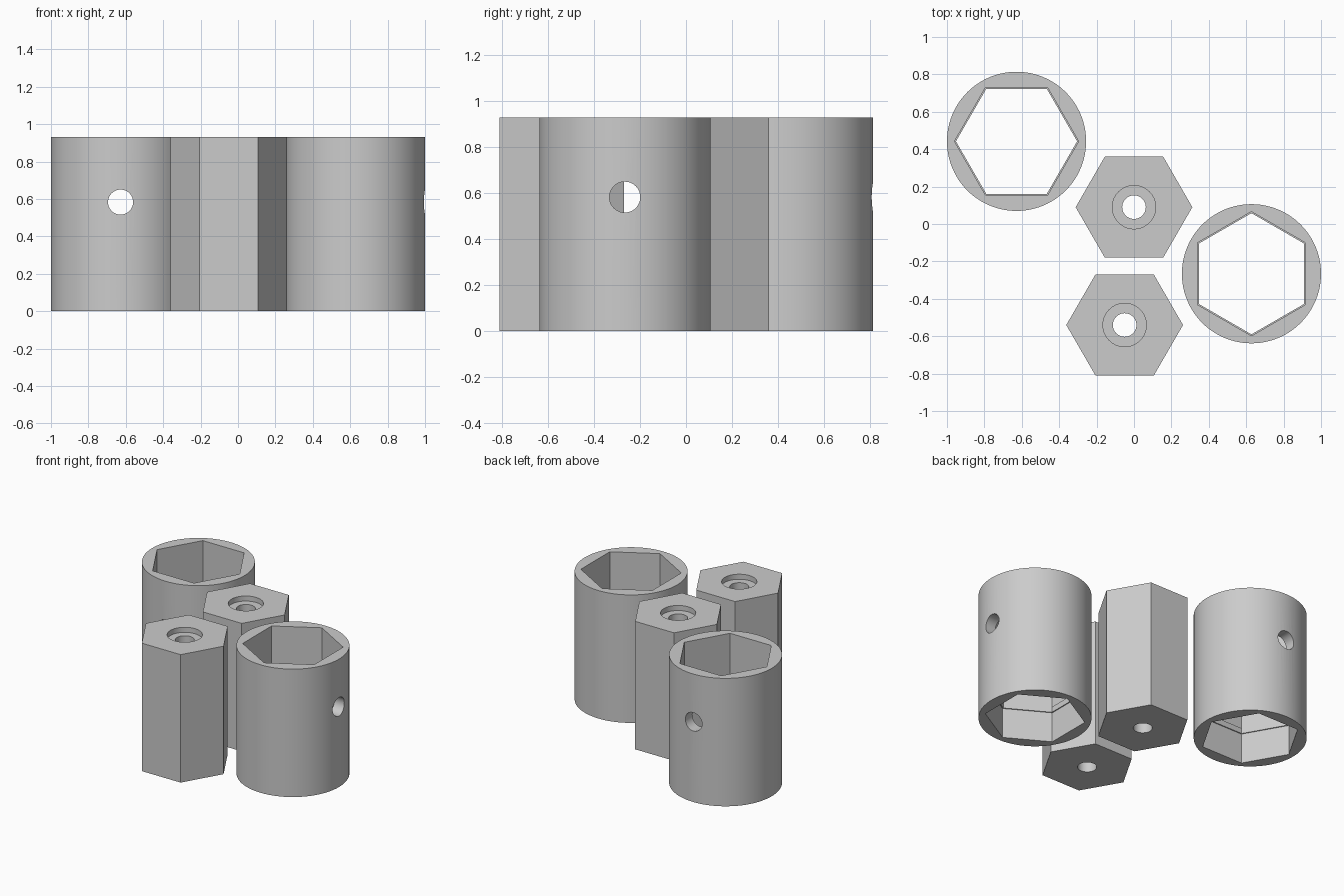
import bpy, math
from mathutils import Matrix

if "Cube" in bpy.data.objects:
    bpy.data.objects.remove(bpy.data.objects["Cube"])

HEIGHT = 0.93

grey = bpy.data.materials.new("plain grey")
grey.diffuse_color = (0.6, 0.6, 0.6, 1)
grey.use_nodes = True
grey.node_tree.nodes["Principled BSDF"].inputs["Base Color"].default_value = grey.diffuse_color


def prism(name, x, y, z0, z1, radius, sides, turn=0.0):
    """Upright prism with its first corner turned from +x."""
    bpy.ops.mesh.primitive_cylinder_add(vertices=sides, radius=radius, depth=z1 - z0)
    ob = bpy.context.object
    ob.name = name
    # primitive corners start on +y, so turn them to +x first
    ob.data.transform(Matrix.Rotation(turn - math.pi / 2, 4, 'Z'))
    ob.location = (x, y, (z0 + z1) / 2)
    return ob


def cut(body, cutter):
    """Subtract the cutter and remove it."""
    cutter.hide_render = True
    bpy.context.view_layer.update()
    mod = body.modifiers.new("cut", 'BOOLEAN')
    mod.operation = 'DIFFERENCE'
    mod.solver = 'EXACT'
    mod.object = cutter
    bpy.context.view_layer.objects.active = body
    bpy.ops.object.modifier_apply(modifier=mod.name)
    bpy.data.objects.remove(cutter, do_unlink=True)


def finish(ob):
    ob.data.materials.clear()
    ob.data.materials.append(grey)
    bpy.ops.object.select_all(action='DESELECT')
    ob.select_set(True)
    bpy.context.view_layer.objects.active = ob
    bpy.ops.object.shade_smooth_by_angle(angle=math.radians(30))


def socket(name, x, y, turn):
    """Round sleeve with a hexagonal bore, an inner ridge and a cross hole."""
    body = prism(name, x, y, 0, HEIGHT, 0.372, 96)
    # upper pocket, narrow ridge, lower pocket
    for z0, z1, radius in ((0.26, 1.2, 0.332), (0.1, 0.4, 0.324), (-0.2, 0.22, 0.332)):
        cut(body, prism("bore_cutter", x, y, z0, z1, radius, 6, turn))
    # cross hole through two opposite flats
    drill = prism("drill_cutter", x, y, -0.5, 0.5, 0.067, 48)
    drill.data.transform(Matrix.Rotation(math.pi / 2, 4, 'X'))
    drill.data.transform(Matrix.Rotation(turn, 4, 'Z'))
    drill.location = (x, y, 0.583)
    cut(body, drill)
    finish(body)


def hex_post(name, x, y):
    """Hexagonal post with a through hole and a shallow counterbore."""
    body = prism(name, x, y, 0, HEIGHT, 0.312, 6)
    cut(body, prism("hole_cutter", x, y, -0.2, 1.2, 0.063, 48))
    cut(body, prism("counterbore_cutter", x, y, HEIGHT - 0.037, 1.2, 0.116, 64))
    finish(body)


socket("left_socket", -0.628, 0.442, 0)
socket("right_socket", 0.628, -0.266, math.pi / 2)
hex_post("back_hex_post", 0.0, 0.09)
hex_post("front_hex_post", -0.05, -0.54)
